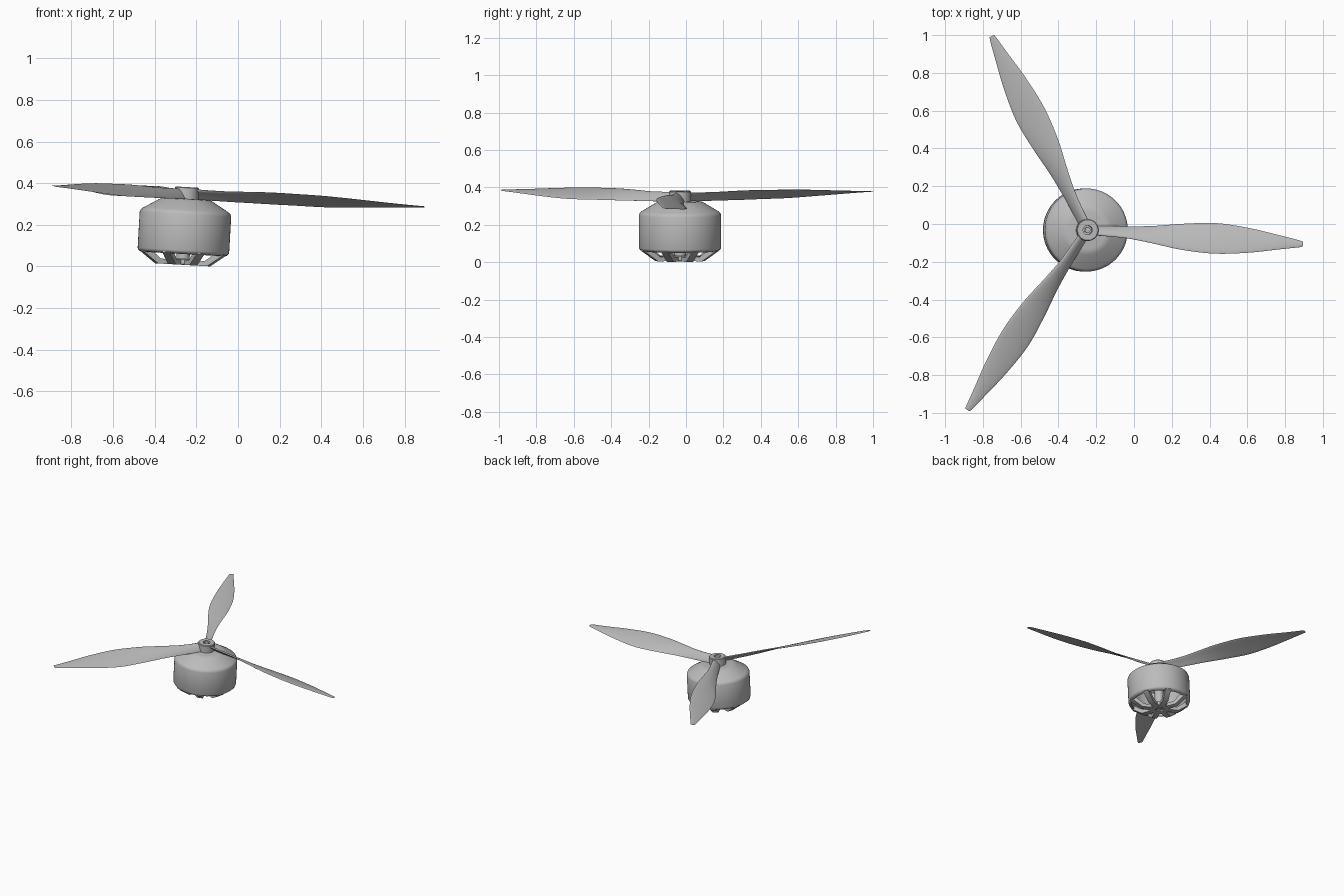
import bpy, bmesh, math
from mathutils import Matrix, Vector

cube = bpy.data.objects.get("Cube")
if cube:
    bpy.data.objects.remove(cube)

grey = bpy.data.materials.new("light_grey")
grey.use_nodes = True
grey.diffuse_color = (0.5, 0.5, 0.5, 1)
grey.node_tree.nodes["Principled BSDF"].inputs["Base Color"].default_value = (0.5, 0.5, 0.5, 1)

# The whole unit leans slightly toward +x
FRAME = Matrix.Translation((-0.266, -0.032, 0.008)) @ Matrix.Rotation(math.radians(3.2), 4, "Y")


def finish(bm, name, angle=0.0, smooth=35):
    """Turn a bmesh into a placed, shaded object."""
    bmesh.ops.remove_doubles(bm, verts=bm.verts, dist=1e-5)
    bmesh.ops.recalc_face_normals(bm, faces=bm.faces)
    mesh = bpy.data.meshes.new(name)
    bm.to_mesh(mesh)
    bm.free()
    mesh.materials.append(grey)
    obj = bpy.data.objects.new(name, mesh)
    bpy.context.collection.objects.link(obj)
    obj.matrix_world = FRAME @ Matrix.Rotation(math.radians(angle), 4, "Z")
    bpy.ops.object.select_all(action="DESELECT")
    obj.select_set(True)
    bpy.context.view_layer.objects.active = obj
    bpy.ops.object.shade_smooth_by_angle(angle=math.radians(smooth))
    return obj


def lathe(name, profile, closed=True, steps=64):
    """Spin an (r, z) profile around the axis."""
    bm = bmesh.new()
    verts = [bm.verts.new((r, 0, z)) for r, z in profile]
    pairs = list(zip(verts, verts[1:]))
    if closed:
        pairs.append((verts[-1], verts[0]))
    edges = [bm.edges.new(p) for p in pairs]
    bmesh.ops.spin(bm, geom=verts + edges, cent=(0, 0, 0), axis=(0, 0, 1),
                   angle=math.tau, steps=steps, use_merge=False)
    bmesh.ops.remove_doubles(bm, verts=bm.verts, dist=1e-5)
    bmesh.ops.dissolve_degenerate(bm, edges=bm.edges, dist=1e-6)
    return finish(bm, name)


def ring(name, inner, outer, low, high, bevel=0.004):
    lathe(name, [(inner, low), (outer - bevel, low), (outer, low + bevel),
                 (outer, high - bevel), (outer - bevel, high), (inner, high)])


# Motor bell: hollow shell, open underneath
lathe("motor_bell", [
    (0, 0.318), (0.10, 0.318), (0.118, 0.315), (0.132, 0.308), (0.205, 0.264),
    (0.215, 0.256), (0.22, 0.243), (0.22, 0.070), (0.217, 0.062), (0.209, 0.055),
    (0.195, 0.052), (0.195, 0.235), (0.11, 0.292), (0, 0.292)], closed=False)

# Central parts on the axis
ring("propeller_hub", 0.024, 0.058, 0.312, 0.374)
ring("bottom_bearing", 0.030, 0.072, 0.0, 0.030)
lathe("motor_shaft", [(0, 0.004), (0.015, 0.004), (0.015, 0.368), (0, 0.368)],
      closed=False, steps=32)
ring("bearing_sleeve", 0.015, 0.032, 0.008, 0.30)

# Spokes of the open motor base
SPOKES = 8
SPOKE = [(0.06, 0), (0.135, 0), (0.215, 0.055), (0.215, 0.08),
         (0.196, 0.08), (0.122, 0.024), (0.06, 0.024)]
for i in range(SPOKES):
    bm = bmesh.new()
    face = bm.faces.new([bm.verts.new((r, -0.02, z)) for r, z in SPOKE])
    new = bmesh.ops.extrude_face_region(bm, geom=[face])["geom"]
    bmesh.ops.translate(bm, vec=(0, 0.04, 0),
                        verts=[v for v in new if isinstance(v, bmesh.types.BMVert)])
    finish(bm, f"base_spoke_{i + 1}", angle=(i + 0.5) * 360 / SPOKES)

# Blade stations: distance, left edge, right edge, pitch in degrees, half thickness
STATIONS = [Vector(s) for s in (
    (0.035, 0.026, -0.026, 40, 0.010), (0.20, 0.033, -0.029, 37, 0.008),
    (0.35, 0.045, -0.048, 30, 0.007), (0.50, 0.066, -0.071, 22, 0.006),
    (0.68, 0.082, -0.080, 18, 0.005), (0.86, 0.067, -0.063, 15, 0.004),
    (1.02, 0.040, -0.035, 12, 0.003), (1.13, 0.019, -0.016, 8, 0.002),
    (1.145, 0.012, -0.010, 8, 0.001))]
HUB_Z = 0.343


def smooth_path(points, cuts=5):
    """Catmull-Rom samples through the stations."""
    pts = [points[0]] + points + [points[-1]]
    out = []
    for a, b, c, d in zip(pts, pts[1:], pts[2:], pts[3:]):
        for k in range(cuts):
            t = k / cuts
            out.append((b * 2 + (c - a) * t + (a * 2 - b * 5 + c * 4 - d) * t ** 2
                        + (b * 3 - a - c * 3 + d) * t ** 3) / 2)
    return out + [points[-1]]


def blade(name, angle, sides=20):
    bm = bmesh.new()
    loops = []
    for dist, left, right, pitch, thick in smooth_path(STATIONS):
        loop = []
        for k in range(sides):
            a = math.tau * k / sides
            y = (left + right) / 2 + (left - right) / 2 * math.cos(a)
            camber = thick * 0.8 * (math.sin(a) ** 2 - 0.5)
            z = HUB_Z - y * math.tan(math.radians(pitch)) + thick * math.sin(a) + camber
            loop.append(bm.verts.new((dist, y, z)))
        loops.append(loop)
    for p, q in zip(loops, loops[1:]):
        for k in range(sides):
            n = (k + 1) % sides
            bm.faces.new((p[k], p[n], q[n], q[k]))
    bm.faces.new(loops[0])
    bm.faces.new(loops[-1])
    finish(bm, name, angle, smooth=50)


# Three equal blades
for i in range(3):
    blade(f"propeller_blade_{i + 1}", -3.8 + 120 * i)
